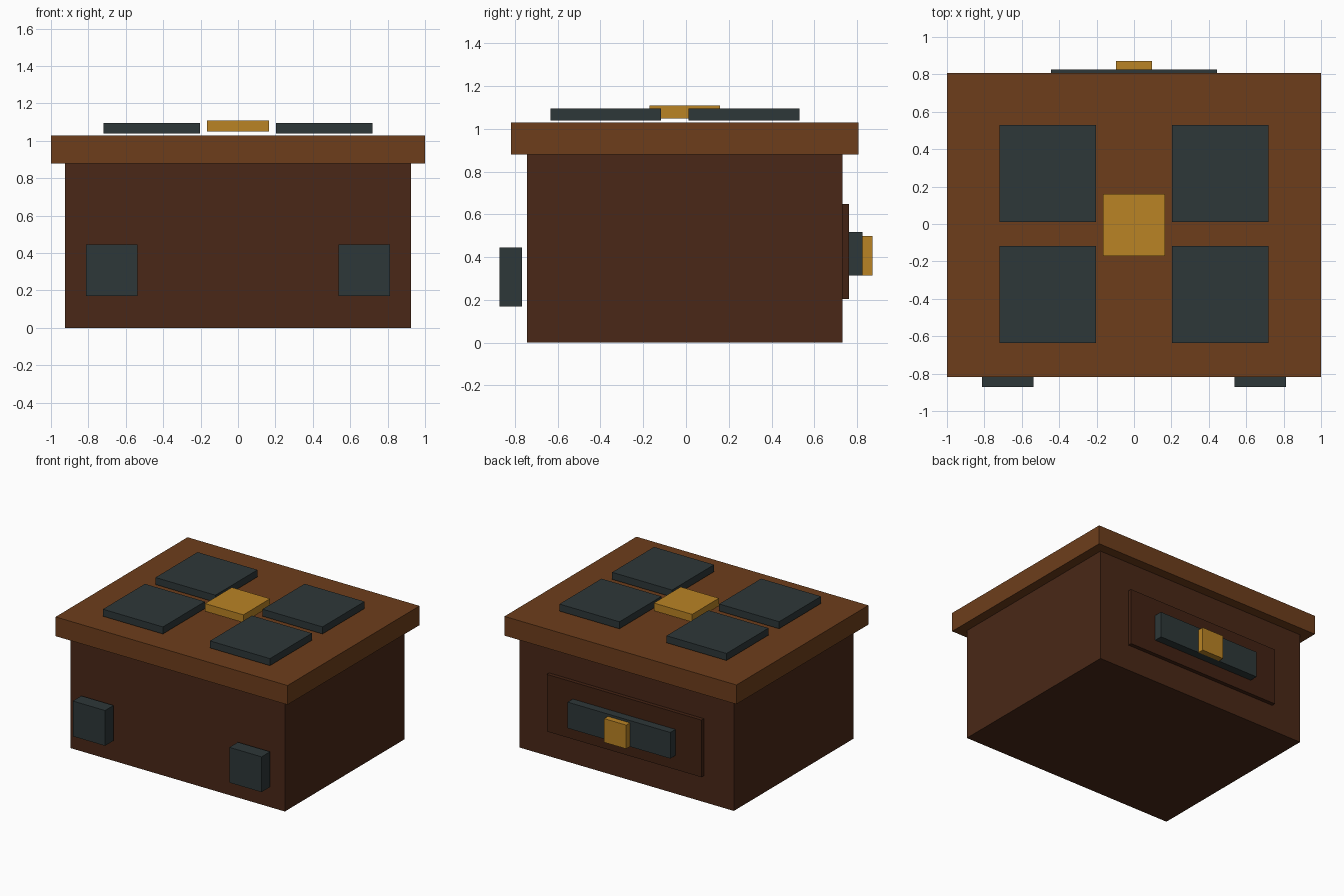
import bpy

if "Cube" in bpy.data.objects:
    bpy.data.objects.remove(bpy.data.objects["Cube"])


def material(name, rgb):
    # 0-255 sRGB to linear
    m = bpy.data.materials.new(name)
    m.diffuse_color = [(c / 255) ** 2.2 for c in rgb] + [1]
    m.use_nodes = True
    m.node_tree.nodes["Principled BSDF"].inputs["Base Color"].default_value = m.diffuse_color
    return m


dark_wood = material("dark_wood", (75, 44, 29))
panel_wood = material("panel_wood", (68, 39, 26))
lid_wood = material("lid_wood", (109, 64, 33))
iron = material("iron", (49, 58, 59))
brass = material("brass", (184, 130, 41))


def box(name, x, y, z, mat):
    # Box from (min, max) extents along each axis
    bpy.ops.mesh.primitive_cube_add(size=1)
    ob = bpy.context.object
    ob.name = ob.data.name = name
    lo, hi = zip(x, y, z)
    for v in ob.data.vertices:
        v.co = [hi[i] if v.co[i] > 0 else lo[i] for i in range(3)]
    ob.data.materials.append(mat)
    return ob


# Chest body and overhanging lid
box("body", (-0.925, 0.925), (-0.744, 0.732), (0, 0.88), dark_wood)
box("lid", (-1, 1), (-0.818, 0.807), (0.88, 1.03), lid_wood)

# Lid plates and front plates, mirrored left and right
for side, s in (("left", -1), ("right", 1)):
    def span(a, b):
        return tuple(sorted((s * a, s * b)))
    box(f"lid_plate_front_{side}", span(0.203, 0.72), (-0.635, -0.118), (1.04, 1.095), iron)
    box(f"lid_plate_back_{side}", span(0.203, 0.72), (0.012, 0.53), (1.04, 1.095), iron)
    box(f"front_plate_{side}", span(0.536, 0.814), (-0.872, -0.767), (0.17, 0.445), iron)

# Raised centre block on the lid
box("lid_block", (-0.165, 0.165), (-0.17, 0.16), (1.05, 1.11), brass)

# Back panel with bar and latch
box("back_panel", (-0.667, 0.667), (0.732, 0.762), (0.205, 0.65), panel_wood)
box("back_bar", (-0.443, 0.443), (0.762, 0.826), (0.315, 0.518), iron)
box("back_latch", (-0.095, 0.095), (0.826, 0.872), (0.315, 0.5), brass)
